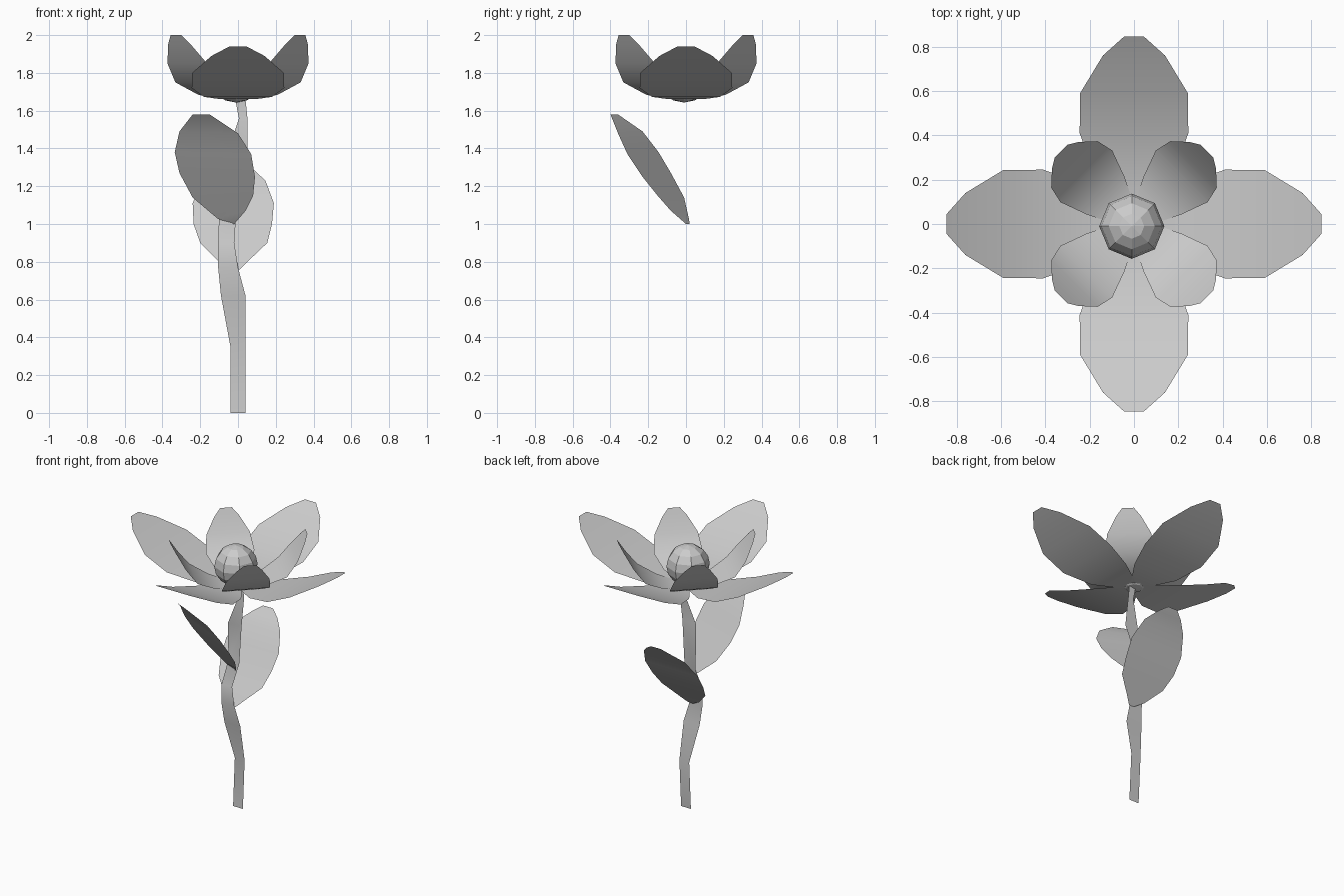
import bpy, bmesh
from math import radians
from mathutils import Matrix

if "Cube" in bpy.data.objects:
    bpy.data.objects.remove(bpy.data.objects["Cube"])


def strip(name, rows, turn=0, smooth=True):
    """Thin sheet lofted through (left point, right point) rows."""
    bm = bmesh.new()
    pairs = [[bm.verts.new(p) for p in row] for row in rows]
    for (a, b), (c, d) in zip(pairs, pairs[1:]):
        bm.faces.new((a, b, d, c))
    bm.transform(Matrix.Rotation(radians(turn), 4, 'Z'))
    me = bpy.data.meshes.new(name)
    bm.to_mesh(me)
    bm.free()
    for f in me.polygons:
        f.use_smooth = smooth
    ob = bpy.data.objects.new(name, me)
    bpy.context.collection.objects.link(ob)
    return ob


def petal(name, profile, turn):
    """Petal along +x from (radius, half width, height) stations."""
    strip(name, [((r, w, z), (r, -w, z)) for r, w, z in profile], turn)


# Flat zigzag stem: z, left x, right x, y
stem = [(0, -.04, .04, 0), (.35, -.04, .04, .02), (.62, -.09, .04, -.03),
        (.77, -.105, 0, -.045), (.9, -.105, -.02, -.04), (1.05, -.1, -.01, .03),
        (1.36, -.06, .05, -.03), (1.56, .005, .05, 0), (1.66, -.015, .04, 0)]
strip("stem", [((l, y, z), (r, y, z)) for z, l, r, y in stem])

# Four wide outer petals and four cupped inner petals
outer = [(.02, .04, 1.66), (.1, .1, 1.662), (.22, .18, 1.673), (.41, .245, 1.72),
         (.59, .243, 1.80), (.76, .14, 1.89), (.845, .045, 1.94)]
inner = [(.03, .04, 1.66), (.1, .08, 1.665), (.18, .12, 1.685), (.304, .165, 1.75),
         (.38, .148, 1.85), (.438, .085, 1.95), (.465, .04, 2.0)]
for i in range(4):
    petal(f"outer_petal_{i + 1}", outer, 90 * i)
    petal(f"inner_petal_{i + 1}", inner, 90 * i + 45)

# Front leaf, leaning forward and to the left
strip("front_leaf", [
    ((-.04, .02, 1.0), (-.02, 0, 1.0)),
    ((-.11, .015, 1.03), (.04, -.08, 1.07)),
    ((-.24, -.01, 1.14), (.08, -.15, 1.15)),
    ((-.31, -.08, 1.27), (.09, -.23, 1.25)),
    ((-.335, -.145, 1.38), (.07, -.31, 1.37)),
    ((-.31, -.23, 1.49), (0, -.36, 1.48)),
    ((-.24, -.36, 1.58), (-.15, -.4, 1.58))])

# Back leaf, leaning straight back: z, left x, right x, y
back = [(.76, -.03, .01, -.04), (.8, -.1, .05, -.01), (.9, -.2, .155, .06),
        (1.0, -.235, .18, .135), (1.11, -.24, .19, .205), (1.23, -.19, .145, .285),
        (1.29, -.12, .08, .345), (1.33, -.06, .02, .38)]
strip("back_leaf", [((l, y, z), (r, y, z)) for z, l, r, y in back])

# Faceted flower centre
bpy.ops.mesh.primitive_uv_sphere_add(segments=8, ring_count=8, radius=.147,
                                     location=(-.01, -.01, 1.79))
bpy.context.object.name = "flower_centre"
